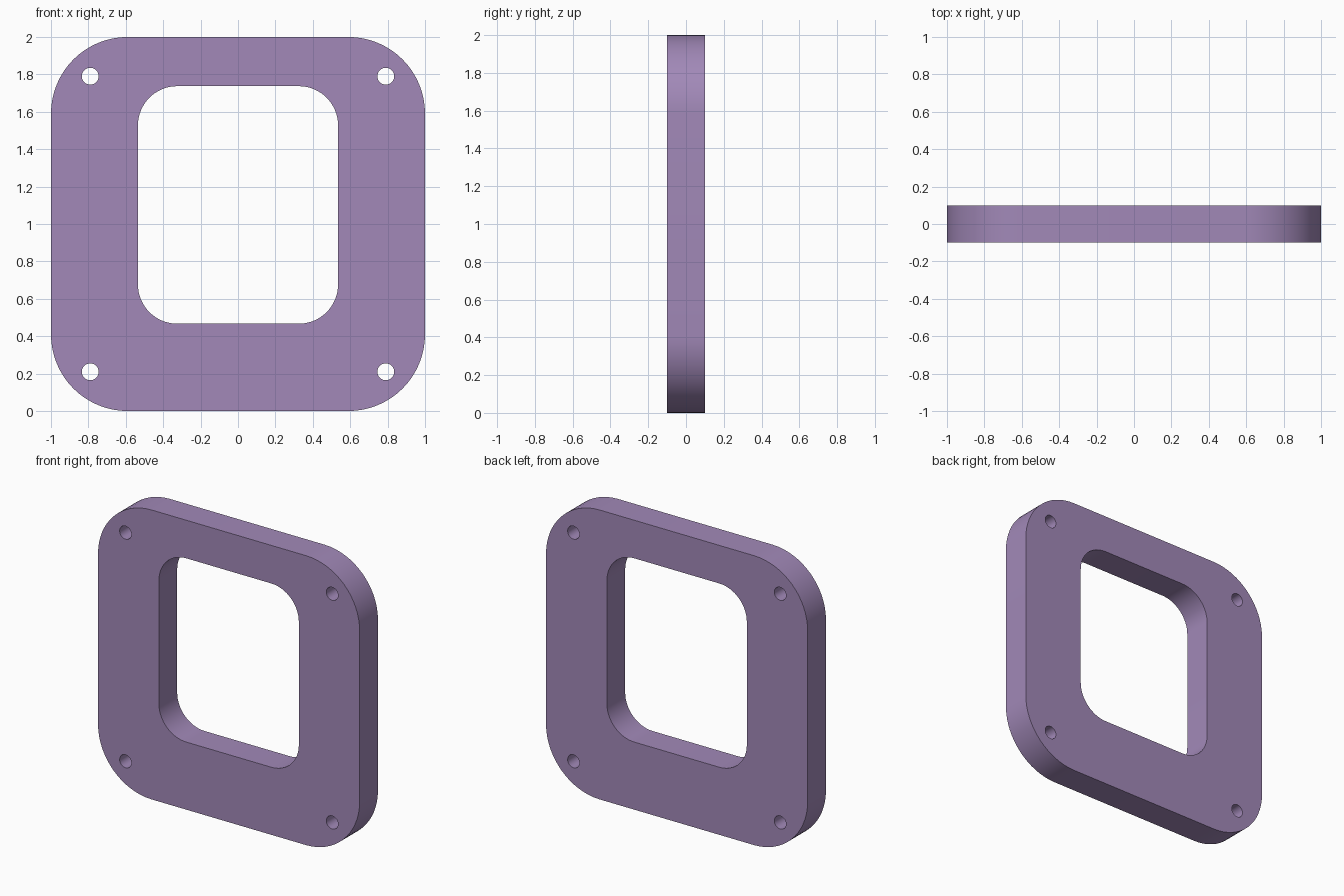
import bpy
from math import sin, cos, pi

if "Cube" in bpy.data.objects:
    bpy.data.objects.remove(bpy.data.objects["Cube"])

THICKNESS = 0.2


def rounded_rect(cx, cy, hx, hy, r, steps=16):
    """Outline of a rounded rectangle; hx == hy == r gives a circle."""
    pts = []
    for q, (sx, sy) in enumerate([(1, 1), (-1, 1), (-1, -1), (1, -1)]):
        for i in range(steps + 1):
            a = (q + i / steps) * pi / 2
            p = (cx + sx * (hx - r) + r * cos(a), cy + sy * (hy - r) + r * sin(a))
            if not pts or abs(p[0] - pts[-1][0]) + abs(p[1] - pts[-1][1]) > 1e-5:
                pts.append(p)
    if abs(pts[0][0] - pts[-1][0]) + abs(pts[0][1] - pts[-1][1]) < 1e-5:
        pts.pop()
    return pts


# Plate outline, central window and four screw holes
loops = [rounded_rect(0, 1, 1, 1, 0.41),
         rounded_rect(0, 1.102, 0.535, 0.635, 0.21)]
for x in (-0.79, 0.79):
    for z in (0.21, 1.79):
        loops.append(rounded_rect(x, z, 0.045, 0.045, 0.045, 8))

curve = bpy.data.curves.new("frame_plate", "CURVE")
curve.dimensions = "2D"
curve.fill_mode = "BOTH"
curve.extrude = THICKNESS / 2
for pts in loops:
    s = curve.splines.new("POLY")
    s.points.add(len(pts) - 1)
    for p, (x, y) in zip(s.points, pts):
        p.co = (x, y, 0, 1)
    s.use_cyclic_u = True

plate = bpy.data.objects.new("frame_plate", curve)
bpy.context.collection.objects.link(plate)
plate.rotation_euler = (pi / 2, 0, 0)  # stand the plate upright

# Solid mesh with crisp rims and smooth rounded corners
bpy.context.view_layer.objects.active = plate
plate.select_set(True)
bpy.ops.object.convert(target="MESH")
bpy.ops.object.transform_apply(location=False, rotation=True, scale=False)
bpy.ops.object.mode_set(mode="EDIT")
bpy.ops.mesh.select_all(action="SELECT")
bpy.ops.mesh.remove_doubles(threshold=0.0001)
bpy.ops.mesh.normals_make_consistent(inside=False)
bpy.ops.object.mode_set(mode="OBJECT")
bpy.ops.object.shade_smooth_by_angle()

# Purple finish
mat = bpy.data.materials.new("purple")
mat.diffuse_color = (0.36, 0.25, 0.48, 1)
mat.use_nodes = True
mat.node_tree.nodes["Principled BSDF"].inputs["Base Color"].default_value = mat.diffuse_color
plate.data.materials.clear()
plate.data.materials.append(mat)
